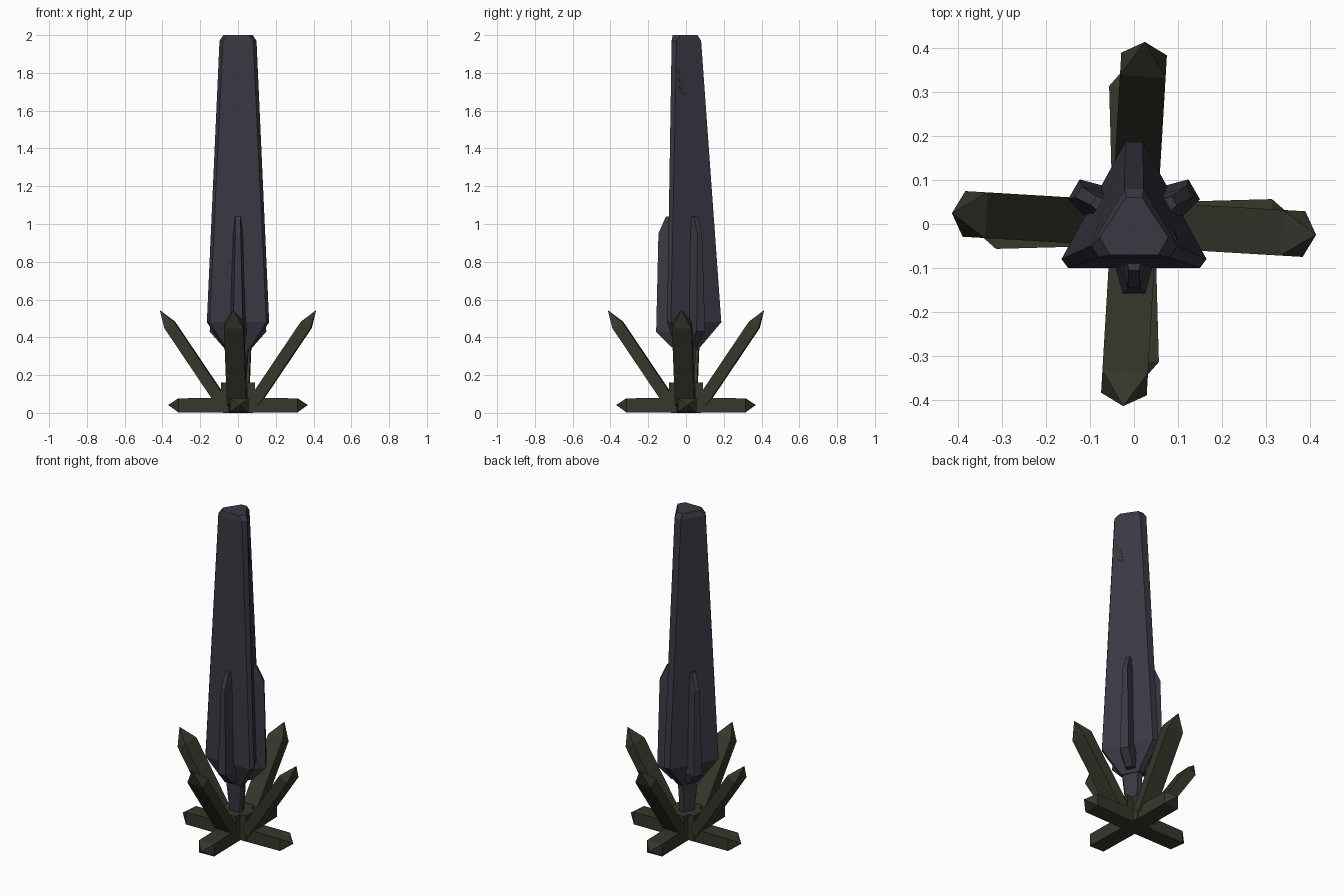
import bpy, bmesh, math
from mathutils import Matrix, Vector

if "Cube" in bpy.data.objects:
    bpy.data.objects.remove(bpy.data.objects["Cube"])


def material(name, rgb):
    m = bpy.data.materials.new(name)
    m.diffuse_color = (*rgb, 1)
    m.use_nodes = True
    m.node_tree.nodes["Principled BSDF"].inputs["Base Color"].default_value = m.diffuse_color
    return m


STONE = material("dark_violet_stone", (0.042, 0.040, 0.056))
OLIVE = material("dark_olive_crystal", (0.038, 0.038, 0.025))


def loft(name, rings, mat, matrix=Matrix(), tip=None):
    """Skin rings of equal point count, flat shaded, with caps or a pointed tip."""
    bm = bmesh.new()
    rows = [[bm.verts.new(p) for p in ring] for ring in rings]
    n = len(rows[0])
    for a, b in zip(rows, rows[1:]):
        for i in range(n):
            j = (i + 1) % n
            bm.faces.new((a[i], a[j], b[j], b[i]))
    bm.faces.new(rows[0])
    if tip:
        t = bm.verts.new(tip)
        for i in range(n):
            bm.faces.new((rows[-1][i], rows[-1][(i + 1) % n], t))
    else:
        bm.faces.new(rows[-1])
    bm.transform(matrix)
    bmesh.ops.recalc_face_normals(bm, faces=bm.faces)
    me = bpy.data.meshes.new(name)
    bm.to_mesh(me)
    bm.free()
    me.materials.append(mat)
    ob = bpy.data.objects.new(name, me)
    bpy.context.collection.objects.link(ob)
    return ob


def hexagon(z, front_x, front_y, side_x, side_y, back_x, back_y):
    """Triangle section with cut corners, flat side to the front."""
    return [(-front_x, front_y, z), (front_x, front_y, z), (side_x, side_y, z),
            (back_x, back_y, z), (-back_x, back_y, z), (-side_x, side_y, z)]


def rect(x, w, h):
    return [(x, -w, -h), (x, w, -h), (x, w, h), (x, -w, h)]


# Tall tapering blade with a bevelled top
low = hexagon(0.48, 0.15, -0.10, 0.165, -0.08, 0.02, 0.187)
high = hexagon(1.97, 0.08, -0.076, 0.098, -0.05, 0.022, 0.08)
loft("blade", [
    hexagon(0.33, 0.055, -0.05, 0.065, -0.03, 0.018, 0.06),
    low, high,
    hexagon(2.0, 0.055, -0.07, 0.078, -0.03, 0.018, 0.06),
], STONE)

# Small stain on the right side of the blade
a, b, c, d = (Vector(v) for v in (low[2], low[3], high[2], high[3]))
normal = (b - a).cross(c - a).normalized()
if normal.x < 0:
    normal = -normal


def on_side(y, z):
    t = (z - 0.48) / (1.97 - 0.48)
    p, q = a.lerp(c, t), b.lerp(d, t)
    return p.lerp(q, (y - p.y) / (q.y - p.y))


spots = [on_side(*s) for s in ((-0.04, 1.82), (-0.012, 1.76), (0.0, 1.68), (-0.032, 1.70))]
loft("blade_stain", [[p - normal * 0.002 for p in spots],
                     [p + normal * 0.002 for p in spots]], OLIVE)

# Tapering stem between blade and base
loft("stem", [
    hexagon(0.06, 0.025, -0.03, 0.035, -0.015, 0.012, 0.035),
    hexagon(0.36, 0.052, -0.045, 0.06, -0.03, 0.018, 0.055),
], STONE)


# Three ribs, one on each blade face
def rib_ring(z, radius, inner_w, outer_w, inner=0.05):
    return [(inner, -inner_w, z), (radius, -outer_w, z),
            (radius, outer_w, z), (inner, inner_w, z)]


for k in range(3):
    loft(f"rib_{k + 1}", [
        rib_ring(0.35, 0.08, 0.032, 0.02, 0.03),
        rib_ring(0.43, 0.158, 0.055, 0.026),
        rib_ring(0.95, 0.146, 0.034, 0.014),
        rib_ring(1.04, 0.106, 0.022, 0.012),
    ], STONE, Matrix.Rotation(math.radians(-90 + 120 * k), 4, 'Z'))

# Cross-shaped hub
for k in range(2):
    loft(f"hub_{k + 1}", [rect(-0.09, 0.05, 0.0775), rect(0.09, 0.05, 0.0775)], OLIVE,
         Matrix.Translation((0, 0, 0.0825)) @ Matrix.Rotation(math.pi / 2 * k, 4, 'Z'))

# Four raised and four flat crystals around the hub
for k in range(4):
    quarter = math.pi / 2 * k
    raised = (Matrix.Rotation(quarter - math.radians(3.4), 4, 'Z')
              @ Matrix.Translation((0.085, 0, 0.055))
              @ Matrix.Rotation(math.radians(-56), 4, 'Y'))
    loft(f"raised_crystal_{k + 1}", [rect(0, 0.052, 0.031), rect(0.495, 0.052, 0.031)],
         OLIVE, raised, tip=(0.59, 0, 0))
    flat = (Matrix.Rotation(quarter + math.radians(1.2), 4, 'Z')
            @ Matrix.Translation((0, 0, 0.04)))
    loft(f"flat_crystal_{k + 1}", [rect(0, 0.048, 0.04), rect(0.315, 0.05, 0.037)],
         OLIVE, flat, tip=(0.37, 0, 0.002))
